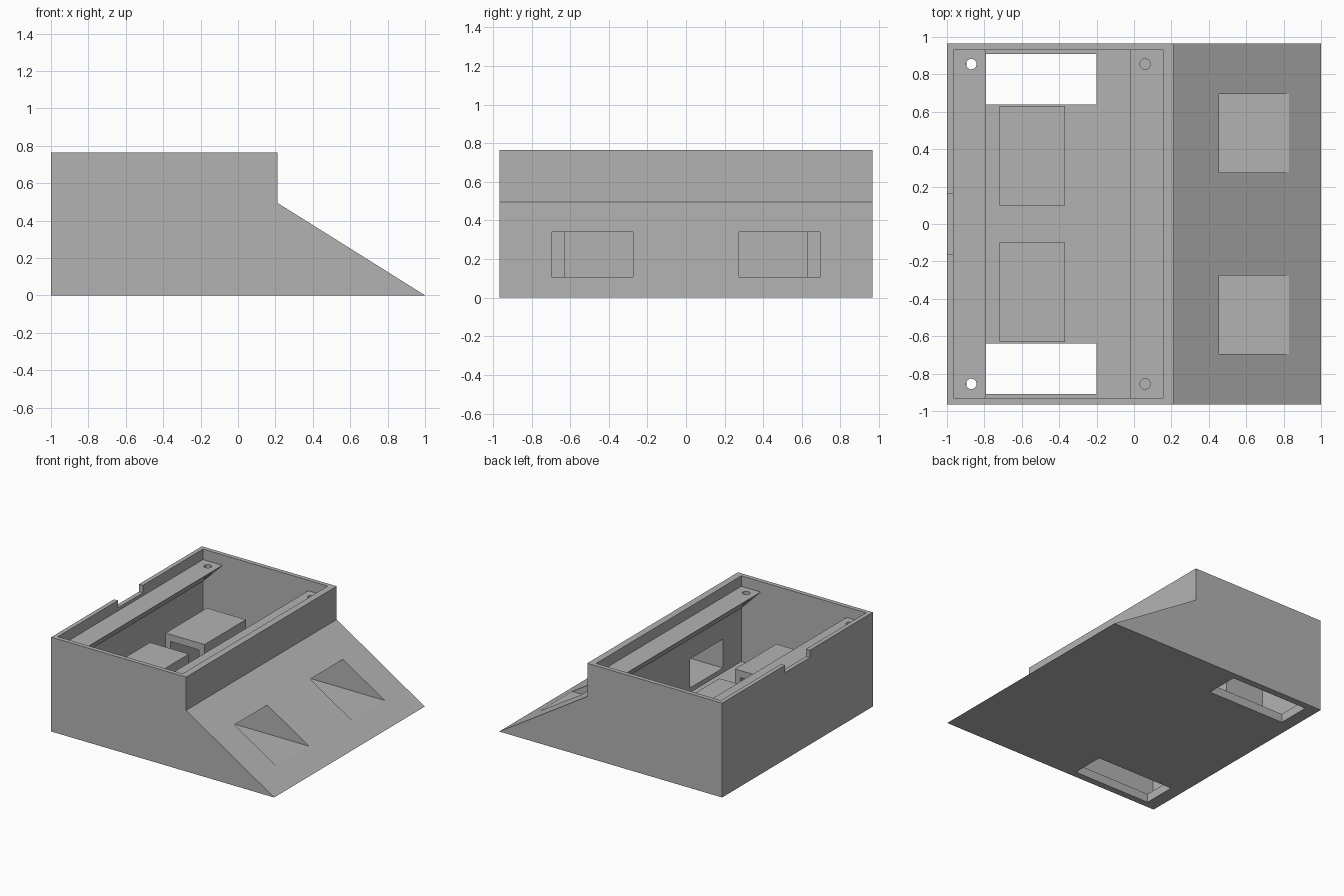
import bpy
import bmesh
from mathutils import Matrix, Vector

cube = bpy.data.objects.get("Cube")
if cube:
    bpy.data.objects.remove(cube, do_unlink=True)

grey = bpy.data.materials.new("plain_grey")
grey.use_nodes = True
colour = (0.45, 0.45, 0.45, 1)
grey.diffuse_color = colour
grey.node_tree.nodes["Principled BSDF"].inputs["Base Color"].default_value = colour

FLOOR = 0.07
LEDGE_TOP = 0.68


def add_object(name, bm):
    bmesh.ops.recalc_face_normals(bm, faces=bm.faces)
    mesh = bpy.data.meshes.new(name)
    bm.to_mesh(mesh)
    bm.free()
    mesh.materials.append(grey)
    obj = bpy.data.objects.new(name, mesh)
    bpy.context.collection.objects.link(obj)
    return obj


def box(name, x, y, z):
    bm = bmesh.new()
    size = Vector((x[1] - x[0], y[1] - y[0], z[1] - z[0]))
    centre = Vector((sum(x), sum(y), sum(z))) / 2
    bmesh.ops.create_cube(bm, size=1, matrix=Matrix.Translation(centre) @ Matrix.Diagonal(size).to_4x4())
    return add_object(name, bm)


def prism(name, profile, half_width):
    """Extrude an x-z profile along y."""
    bm = bmesh.new()
    face = bm.faces.new([bm.verts.new((x, -half_width, z)) for x, z in profile])
    moved = bmesh.ops.extrude_face_region(bm, geom=[face])["geom"]
    verts = [v for v in moved if isinstance(v, bmesh.types.BMVert)]
    bmesh.ops.translate(bm, verts=verts, vec=(0, 2 * half_width, 0))
    return add_object(name, bm)


def cylinder(name, x, y, z, radius):
    bm = bmesh.new()
    bmesh.ops.create_cone(bm, cap_ends=True, segments=32, radius1=radius, radius2=radius,
                          depth=0.5, matrix=Matrix.Translation((x, y, z)))
    return add_object(name, bm)


def cut(target, cutter):
    cutter.hide_render = True
    mod = target.modifiers.new("cut", "BOOLEAN")
    mod.operation = "DIFFERENCE"
    mod.solver = "EXACT"
    mod.object = cutter
    bpy.context.view_layer.objects.active = target
    bpy.ops.object.modifier_apply(modifier=mod.name)
    bpy.data.objects.remove(cutter, do_unlink=True)


def span(side, a, b):
    """A y range on the chosen side of the centre."""
    return sorted((side * a, side * b))


# Open-topped housing with a sloping nose
housing = prism("housing", [(-1, 0), (1, 0), (0.21, 0.495), (0.21, 0.765), (-1, 0.765)], 0.965)
cut(housing, box("cavity_cutter", (-0.965, 0.155), (-0.93, 0.93), (FLOOR, 0.9)))
cut(housing, box("notch_cutter", (-1.1, -0.93), (-0.16, 0.16), (0.705, 0.9)))

# Nose windows into the cavity, and wheel slots in the floor
for side in (-1, 1):
    cut(housing, box("window_cutter", (0.1, 1.1), span(side, 0.275, 0.695), (0.107, 0.341)))
    cut(housing, box("slot_cutter", (-0.895, -0.2), span(side, 0.64, 0.91), (-0.1, 0.1)))

# Tapered screw ledges under the rim
for name, wall, edge, hole in (("right_ledge", -0.965, -0.79, -0.87),
                               ("left_ledge", 0.155, -0.02, 0.06)):
    ledge = prism(name, [(wall, LEDGE_TOP), (edge, LEDGE_TOP), (wall, 0.505)], 0.93)
    for side in (-1, 1):
        cut(ledge, cylinder("screw_cutter", hole, side * 0.855, LEDGE_TOP, 0.028))

# Hollow motor boxes, open toward the centre
for name, side in (("front_motor_box", -1), ("back_motor_box", 1)):
    motor_box = box(name, (-0.72, -0.37), span(side, 0.1, 0.63), (FLOOR, 0.467))
    cut(motor_box, box("hollow_cutter", (-0.675, -0.42), span(side, 0.05, 0.59), (0, 0.41)))
